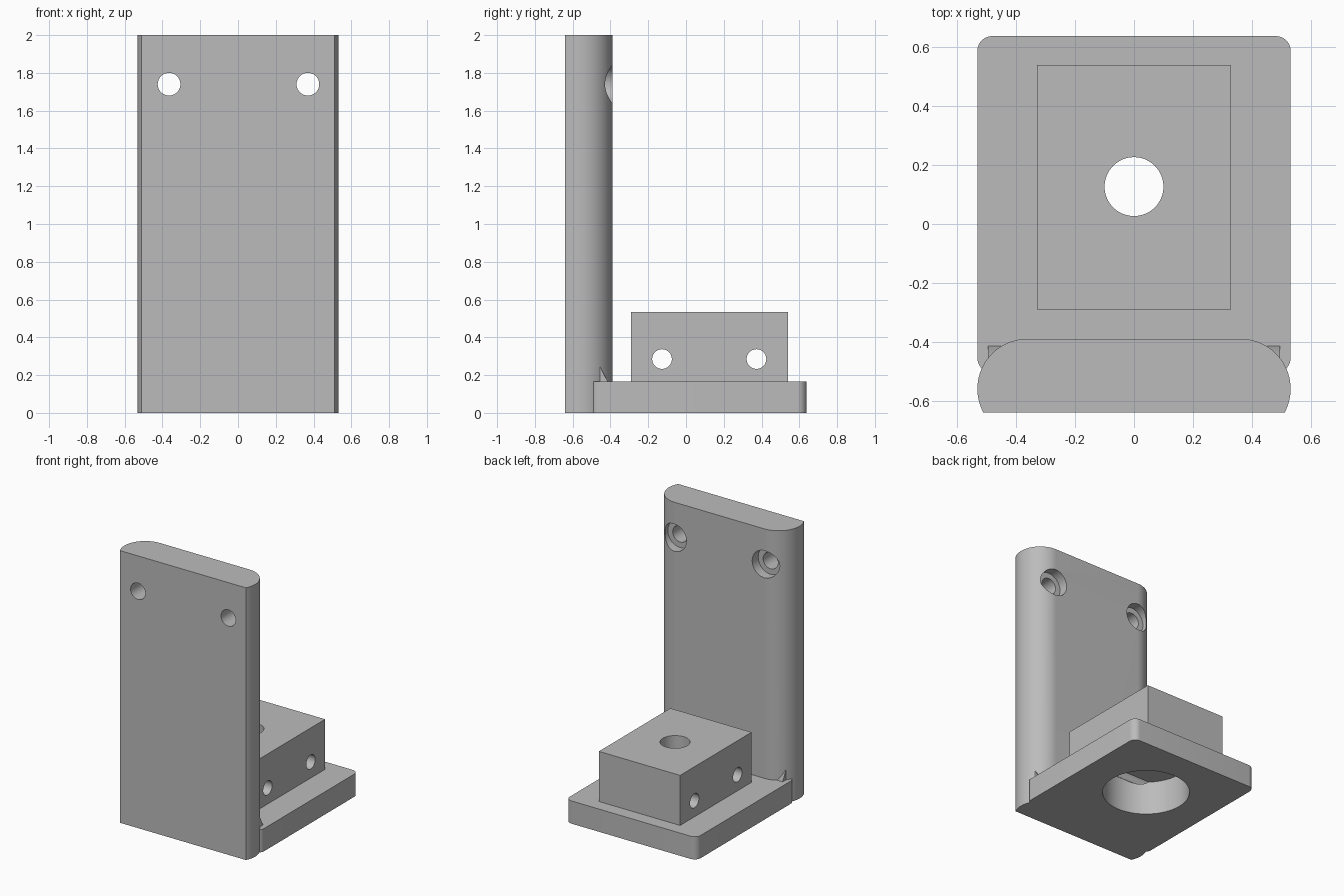
import bpy
import math

if "Cube" in bpy.data.objects:
    bpy.data.objects.remove(bpy.data.objects["Cube"], do_unlink=True)

grey = bpy.data.materials.new("plain grey")
grey.use_nodes = True
grey.diffuse_color = (0.5, 0.5, 0.5, 1)
grey.node_tree.nodes["Principled BSDF"].inputs["Base Color"].default_value = (0.5, 0.5, 0.5, 1)


def arc(cx, cy, r, start, end, steps=16):
    """Points along an arc, angles in degrees."""
    angles = [math.radians(start + (end - start) * i / steps) for i in range(steps + 1)]
    return [(cx + r * math.cos(a), cy + r * math.sin(a)) for a in angles]


def prism(name, profile, low, high, axis="z"):
    """Extrude a counter-clockwise profile along z, or a (y, z) profile along x."""
    n = len(profile)
    if axis == "z":
        verts = [(a, b, h) for h in (low, high) for a, b in profile]
    else:
        verts = [(h, a, b) for h in (low, high) for a, b in profile]
    faces = [tuple(reversed(range(n))), tuple(range(n, 2 * n))]
    faces += [(i, (i + 1) % n, n + (i + 1) % n, n + i) for i in range(n)]
    mesh = bpy.data.meshes.new(name)
    mesh.from_pydata(verts, [], faces)
    mesh.materials.append(grey)
    obj = bpy.data.objects.new(name, mesh)
    bpy.context.collection.objects.link(obj)
    return obj


def activate(obj):
    bpy.ops.object.select_all(action="DESELECT")
    obj.select_set(True)
    bpy.context.view_layer.objects.active = obj


def drill(obj, center, radius, length, rotation=(0, 0, 0)):
    """Cut a round hole into the part."""
    bpy.ops.mesh.primitive_cylinder_add(vertices=64, radius=radius, depth=length,
                                        location=center, rotation=rotation)
    cutter = bpy.context.object
    cutter.hide_render = True
    cutter.data.materials.append(grey)
    activate(obj)
    mod = obj.modifiers.new("hole", "BOOLEAN")
    mod.operation = "DIFFERENCE"
    mod.solver = "EXACT"
    mod.object = cutter
    bpy.ops.object.modifier_apply(modifier=mod.name)
    bpy.data.objects.remove(cutter, do_unlink=True)


ALONG_X = (0, math.pi / 2, 0)
ALONG_Y = (math.pi / 2, 0, 0)
HOLE_Y = 0.127

# Upright plate: flat front, rounded rear edges
trim = math.degrees(math.asin(0.08 / 0.17))
plate = prism("upright_plate",
              arc(0.362, -0.56, 0.17, -trim, 90, 32) + arc(-0.362, -0.56, 0.17, 90, 180 + trim, 32),
              0, 2)
for x in (-0.365, 0.37):
    drill(plate, (x, -0.56, 1.74), 0.06, 0.6, ALONG_Y)
    drill(plate, (x, -0.36, 1.74), 0.1, 0.2, ALONG_Y)

# Foot plate with rounded corners
r, hx, y0, y1 = 0.05, 0.532, -0.505, 0.638
corners = [(hx - r, y0 + r, -90), (hx - r, y1 - r, 0), (r - hx, y1 - r, 90), (r - hx, y0 + r, 180)]
outline = [p for x, y, a in corners for p in arc(x, y, r, a, a + 90, 10)]
foot = prism("foot_plate", outline, 0, 0.167)

# Raised block with cross holes and a central bore
block = prism("raised_block", [(-0.33, -0.29), (0.33, -0.29), (0.33, 0.54), (-0.33, 0.54)],
              0.167, 0.535)
for y in (-0.127, 0.373):
    drill(block, (0, y, 0.285), 0.052, 1, ALONG_X)
drill(block, (0, HOLE_Y, 0.4), 0.1, 1)

# Wide recess from below
for part in (foot, block):
    drill(part, (0, HOLE_Y, 0.05), 0.295, 0.4)

# Small wedge bracing the plate on the foot
wedge = prism("bracing_wedge", [(-0.5, 0.12), (-0.415, 0.12), (-0.415, 0.167), (-0.458, 0.25), (-0.5, 0.25)],
              -0.495, 0.495, "x")

for part in (plate, foot, block, wedge):
    activate(part)
    bpy.ops.object.shade_smooth_by_angle(angle=math.radians(30))
